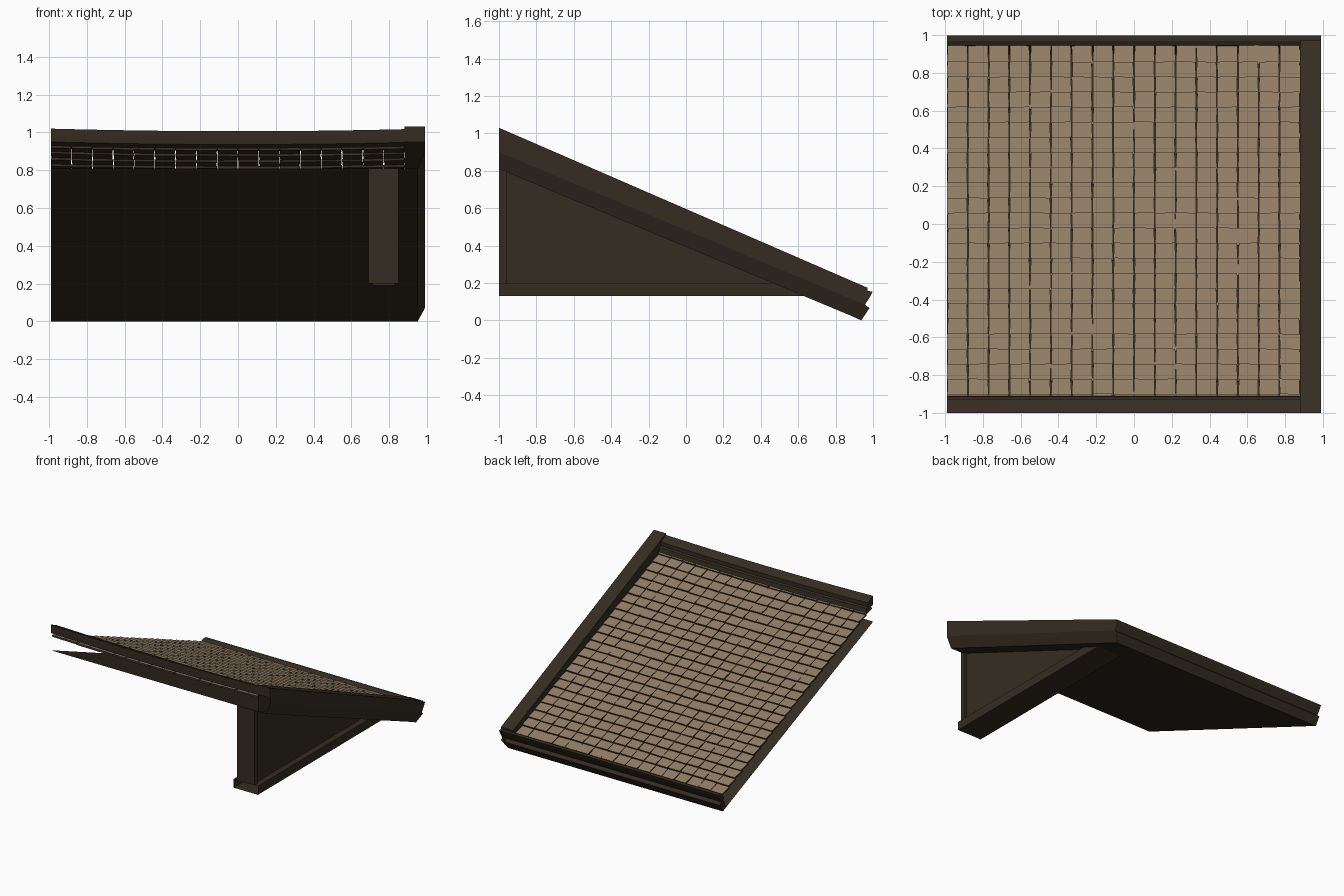
import bpy, bmesh, random

if "Cube" in bpy.data.objects:
    bpy.data.objects.remove(bpy.data.objects["Cube"])

random.seed(4)


def material(name, rgb):
    m = bpy.data.materials.new(name)
    m.diffuse_color = (*rgb, 1)
    m.use_nodes = True
    m.node_tree.nodes["Principled BSDF"].inputs["Base Color"].default_value = m.diffuse_color
    return m


WOOD = material("dark wood", (0.035, 0.0255, 0.0155))
TILE = material("tan tile", (0.29, 0.21, 0.132))


def finish(bm, name, mats=(WOOD,), fix=True):
    if fix:
        bmesh.ops.recalc_face_normals(bm, faces=bm.faces[:])
    me = bpy.data.meshes.new(name)
    bm.to_mesh(me)
    bm.free()
    for m in mats:
        me.materials.append(m)
    ob = bpy.data.objects.new(name, me)
    bpy.context.collection.objects.link(ob)
    return ob


def sag(x, y):
    """The roof dips a little at mid span, most at the ridge."""
    return -0.014 * (1 - x * x) * (1 - y) / 2


def under(y):
    """Height of the roof underside."""
    return 0.81 - 0.417 * (y + 1)


def extrude_x(name, profile, x0, x1, steps=1, sagging=False, skip=None):
    """Sweep a (y, z) profile along x; skip leaves one side open."""
    bm = bmesh.new()
    rings = []
    for i in range(steps + 1):
        x = x0 + (x1 - x0) * i / steps
        rings.append([bm.verts.new((x, y, z + (sag(x, y) if sagging else 0)))
                      for y, z in profile])
    n = len(profile)
    for a, b in zip(rings, rings[1:]):
        for j in range(n):
            if j != skip:
                k = (j + 1) % n
                bm.faces.new((a[j], a[k], b[k], b[j]))
    bm.faces.new(rings[0])
    bm.faces.new(rings[-1])
    return finish(bm, name)


# Soffit: single sheet under the whole roof
bm = bmesh.new()
bm.faces.new([bm.verts.new(p) for p in (
    (-0.99, -1, under(-1)), (-0.99, 0.935, under(0.935)),
    (0.95, 0.935, under(0.935)), (0.95, -1, under(-1)))])
bm.normal_update()
if bm.faces[:][0].normal.z > 0:
    bmesh.ops.reverse_faces(bm, faces=bm.faces[:])
finish(bm, "soffit", fix=False)

# Roof tiles: overlapping rows of slightly crooked slabs, tan on top, wood on the sides
bm = bmesh.new()
cols, rows = 17, 24
for r in range(rows):
    yb = 0.945 if r == 0 else 0.94 - 0.08 * r
    ya = max(0.94 - 0.08 * (r + 1) - 0.012, -0.985)
    for c in range(cols):
        xa = -0.99 + 0.11 * c
        xb = xa + 0.11
        j = lambda s: random.uniform(-s, s)
        lift = j(0.0015)
        corners = []
        for x, y, up in ((xa + random.uniform(0, 0.003), ya, -0.006),
                         (xb - random.uniform(0, 0.003), ya, -0.006),
                         (xb - random.uniform(0, 0.006), yb + j(0.002), 0.008),
                         (xa + random.uniform(0, 0.006), yb + j(0.002), 0.008)):
            z = 0.943 - 0.414 * (y + 1) + up + lift + sag(x, y)
            corners.append((x, y, z))
        top = [bm.verts.new(p) for p in corners]
        bot = [bm.verts.new((x, y - 0.004, z - 0.013)) for x, y, z in corners]
        bm.faces.new(top).material_index = 1
        bm.faces.new(bot[::-1])
        for i in range(4):
            k = (i + 1) % 4
            bm.faces.new((top[i], bot[i], bot[k], top[k]))
finish(bm, "roof_tiles", (WOOD, TILE))

# Ridge beam: half cap with a small shoulder
extrude_x("ridge_cap", [(-1, 1.02), (-0.93, 0.99), (-0.932, 0.955), (-1, 0.985)],
          -0.99, 0.88, 12, True)
extrude_x("ridge_base", [(-1, 0.985), (-0.915, 0.95), (-0.91, 0.915), (-0.998, 0.95)],
          -0.99, 0.88, 12, True)

# Eave: upper and lower rails with a groove between them
extrude_x("eave_upper_rail",
          [(0.945, 0.145), (0.97, 0.157), (0.998, 0.155), (0.985, 0.128),
           (0.957, 0.085), (0.925, 0.10)], -0.99, 0.99)
extrude_x("eave_lower_rail",
          [(0.925, 0.085), (0.957, 0.085), (0.98, 0.065), (0.937, 0.0), (0.90, 0.017)],
          -0.99, 0.95)

# Barge board: hollow channel with a chamfered foot, open at the ridge end
bm = bmesh.new()
sec = [(0.88, 1.03, 0.972, 0.174), (0.99, 1.03, 0.972, 0.174),
       (0.99, 0.90, 0.957, 0.085), (0.95, 0.81, 0.935, 0.003), (0.88, 0.81, 0.935, 0.003)]
a = [bm.verts.new((x, -1, z)) for x, z, _, _ in sec]
b = [bm.verts.new((x, y, z)) for x, _, y, z in sec]
for i in range(5):
    k = (i + 1) % 5
    if i != 3:
        bm.faces.new((a[i], a[k], b[k], b[i]))
bm.faces.new(b)
finish(bm, "barge_board")
# Foot of the barge board, following the eave rail shape
bm = bmesh.new()
vs = [bm.verts.new(p) for p in ((0.95, 0.937, 0.0), (0.987, 0.978, 0.068),
                                (0.95, 0.98, 0.065), (0.95, 0.90, 0.017),
                                (0.99, 0.955, 0.085))]
bmesh.ops.convex_hull(bm, input=vs)
finish(bm, "barge_foot")
# Closed end of the barge cap at the ridge
extrude_x("barge_cap_end", [(-1, 1.03), (-0.99, 1.0255), (-0.99, 0.95), (-1, 0.95)], 0.88, 0.99)

# Gable wall: panel, front post and bottom beam
extrude_x("gable_panel", [(-0.97, 0.19), (0.487, 0.19), (-0.97, under(-0.97))], 0.71, 0.83)
extrude_x("gable_post", [(-1, 0.2), (-0.96, 0.2), (-0.96, under(-0.96)), (-1, under(-1))],
          0.69, 0.85)
extrude_x("gable_beam", [(-1, 0.13), (0.63, 0.13), (0.463, 0.2), (-1, 0.2)],
          0.66, 0.88, skip=3)
